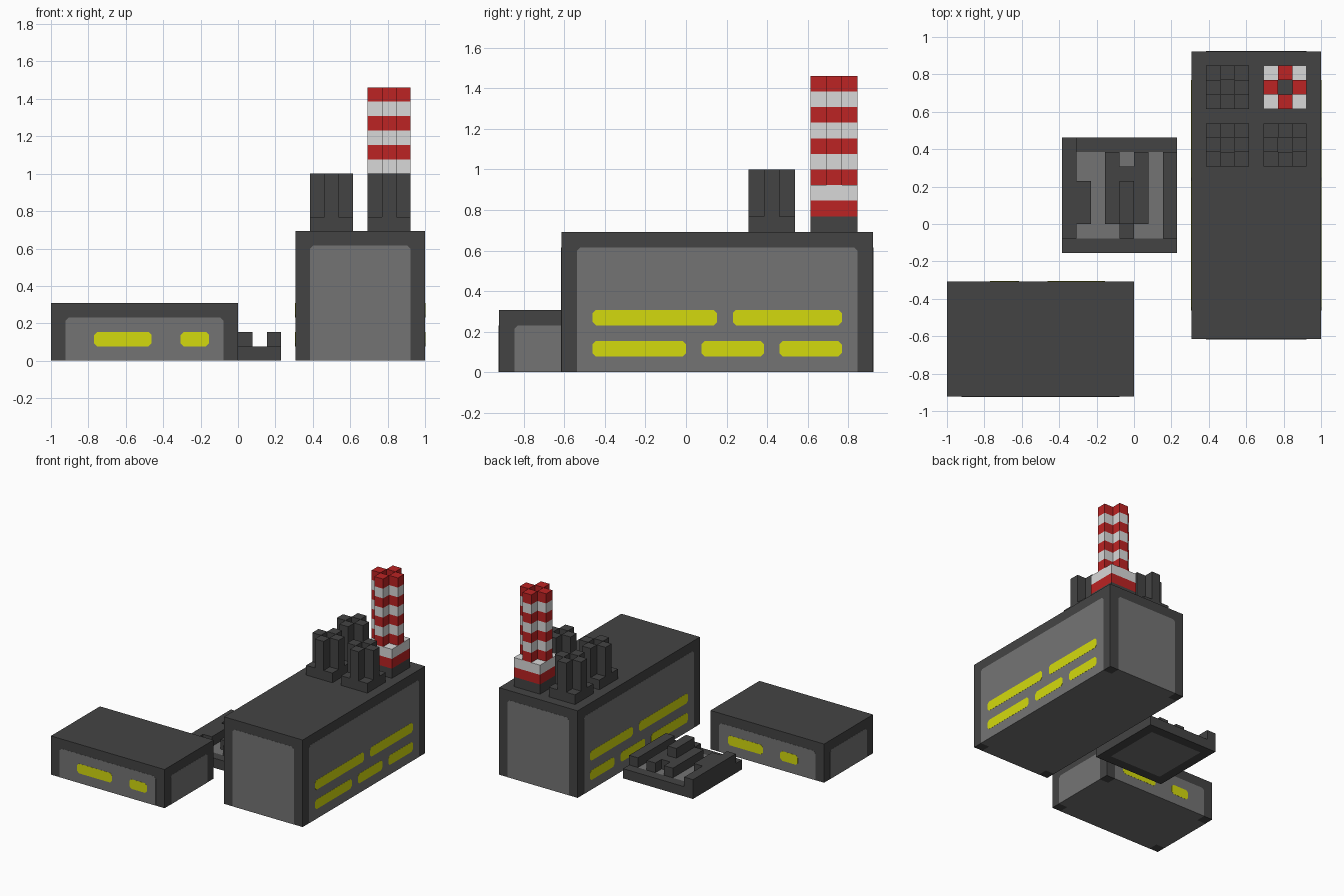
import bpy, bmesh
from mathutils import Vector

if "Cube" in bpy.data.objects:
    bpy.data.objects.remove(bpy.data.objects["Cube"])

U = 2 / 26                      # one block; the whole layout sits on this grid
OX, OY = -1.0, -12 * U          # grid origin


def material(name, rgb):
    m = bpy.data.materials.new(name)
    lin = [(c / 255 / 12.92) if c < 10 else ((c / 255 + 0.055) / 1.055) ** 2.4 for c in rgb]
    m.diffuse_color = (*lin, 1)
    m.use_nodes = True
    m.node_tree.nodes["Principled BSDF"].inputs["Base Color"].default_value = m.diffuse_color
    return m


MATS = [material("dark_grey", (68, 68, 68)), material("light_grey", (116, 116, 116)),
        material("signal_red", (188, 35, 35)), material("off_white", (216, 216, 216)),
        material("window_yellow", (212, 218, 13))]
DARK, LIGHT, RED, WHITE, YELLOW = range(5)


def finish(name, bm):
    me = bpy.data.meshes.new(name)
    bm.to_mesh(me)
    bm.free()
    for m in MATS:
        me.materials.append(m)
    ob = bpy.data.objects.new(name, me)
    bpy.context.collection.objects.link(ob)
    return ob


def pos(x, y, z):
    return Vector((OX + x * U, OY + y * U, z * U))


def blocks(name, cells, colour):
    """Outer skin of a set of unit cells; colour(cell, direction) picks the material."""
    bm = bmesh.new()
    for c in cells:
        for axis in range(3):
            for side in (0, 1):
                n = list(c)
                n[axis] += 2 * side - 1
                if tuple(n) in cells:
                    continue
                a, b = (axis + 1) % 3, (axis + 2) % 3
                ring = []
                for da, db in ((0, 0), (1, 0), (1, 1), (0, 1)):
                    p = list(c)
                    p[axis] += side
                    p[a] += da
                    p[b] += db
                    ring.append(bm.verts.new(pos(*p)))
                f = bm.faces.new(ring if side else ring[::-1])
                f.material_index = colour(c, (axis, side))
    bmesh.ops.remove_doubles(bm, verts=bm.verts, dist=1e-5)
    return finish(name, bm)


def plate(name, axis, side, wall, u0, u1, z0, z1, mat, thick, low_cut=True):
    """Thin wall plate with clipped corners, on a wall facing x (0) or y (1)."""
    k = 0.22
    pts = [(u1, z1 - k), (u1 - k, z1), (u0 + k, z1), (u0, z1 - k)]
    pts += [(u0, z0 + k), (u0 + k, z0), (u1 - k, z0), (u1, z0 + k)] if low_cut else [(u0, z0), (u1, z0)]
    bm = bmesh.new()
    vs = [bm.verts.new(pos(wall, u, z) if axis == 0 else pos(u, wall, z)) for u, z in pts]
    f = bm.faces.new(vs)
    d = Vector((0, 0, 0))
    d[axis] = side * thick
    ext = bmesh.ops.extrude_face_region(bm, geom=[f])
    bmesh.ops.translate(bm, vec=d, verts=[g for g in ext["geom"] if isinstance(g, bmesh.types.BMVert)])
    bmesh.ops.recalc_face_normals(bm, faces=bm.faces)
    for f in bm.faces:
        f.material_index = mat
    return finish(name, bm)


def building(name, x0, x1, y0, y1, h):
    """Dark hall with a light panel on every wall and a light underside."""
    bm = bmesh.new()
    bmesh.ops.create_cube(bm, size=1)
    lo, hi = pos(x0, y0, 0), pos(x1, y1, h)
    for v in bm.verts:
        v.co = Vector([lo[i] + (v.co[i] + 0.5) * (hi[i] - lo[i]) for i in range(3)])
    for axis, a, b in ((0, x0 + 1, x1 - 1), (1, y0 + 1, y1 - 1)):
        for t in (a, b):
            n = Vector((axis == 0, axis == 1, 0))
            bmesh.ops.bisect_plane(bm, geom=bm.verts[:] + bm.edges[:] + bm.faces[:],
                                   plane_co=pos(t, t, 0), plane_no=n)
    for f in bm.faces:
        c = f.calc_center_median()
        corner = all(min(c[i] - lo[i], hi[i] - c[i]) < U for i in (0, 1))
        f.material_index = LIGHT if f.normal.z < -0.5 and not corner else DARK
    finish(name, bm)
    for label, axis, side, wall, a, b in (("front", 1, -1, y0, x0, x1), ("back", 1, 1, y1, x0, x1),
                                          ("left", 0, -1, x0, y0, y1), ("right", 0, 1, x1, y0, y1)):
        plate(f"{name}_{label}_panel", axis, side, wall, a + 1, b - 1, 0, h - 1, LIGHT, 0.001, False)


def window(name, axis, side, wall, u0, u1, z):
    plate(name, axis, side, wall, u0, u1, z, z + 1, YELLOW, 0.002)


# Office block with windows front and back
building("office", 0, 13, 0, 8, 4)
for i, (a, b) in enumerate(((3, 7), (9, 11))):
    window(f"office_front_window_{i}", 1, -1, 0, a, b, 1)
for i, (a, b) in enumerate(((3, 5), (7, 11))):
    window(f"office_back_window_{i}", 1, 1, 8, a, b, 1)

# Main hall with two window rows on both long sides
building("main_hall", 17, 26, 4, 24, 9)
for side, wall, label in ((-1, 17, "left"), (1, 26, "right")):
    for i, (a, b, z) in enumerate(((6, 12, 1), (13, 17, 1), (18, 22, 1), (6, 14, 3), (15, 22, 3))):
        window(f"hall_{label}_window_{i}", 0, side, wall, a, b, z)


# Roof stacks: square foot, then four flues around an open middle
def stack(name, x, y, ring_top, top, colour):
    cells = set()
    for i in range(3):
        for j in range(3):
            cells.add((x + i, y + j, 9))
            if (i, j) != (1, 1):
                height = top if (i + j) % 2 else ring_top
                cells |= {(x + i, y + j, z) for z in range(10, height)}
    blocks(name, cells, colour)


for i, (x, y) in enumerate(((18, 16), (22, 16), (18, 20))):
    stack(f"vent_stack_{i}", x, y, 10, 13, lambda c, d: DARK)
stack("striped_chimney", 22, 20, 12, 19,
      lambda c, d: DARK if c[2] == 9 else (WHITE if c[2] % 2 else RED))

# Yard: slab with low walls and machinery; origin of its 8 x 8 plan is (8, 10)
raised = {(0, j) for j in range(1, 8)} | {(7, j) for j in range(1, 7)}     # side walls
raised |= {(1, j) for j in (2, 3, 4)}                                     # wall unit
raised |= {(i, j) for i in (3, 5) for j in range(2, 7)}                   # machine arms
raised |= {(4, j) for j in range(1, 6)}                                   # machine core
yard = {(8 + i, 10 + j, 0) for i in range(8) for j in range(8)}
yard |= {(8 + i, 10 + j, 1) for i, j in raised}
yard |= {(12, 10 + j, 2) for j in (2, 3, 4)}                              # raised cap


def yard_colour(c, d):
    inner = 9 <= c[0] <= 14 and 11 <= c[1] <= 16
    return LIGHT if c[2] == 0 and d[0] == 2 and inner else DARK


blocks("yard", yard, yard_colour)
